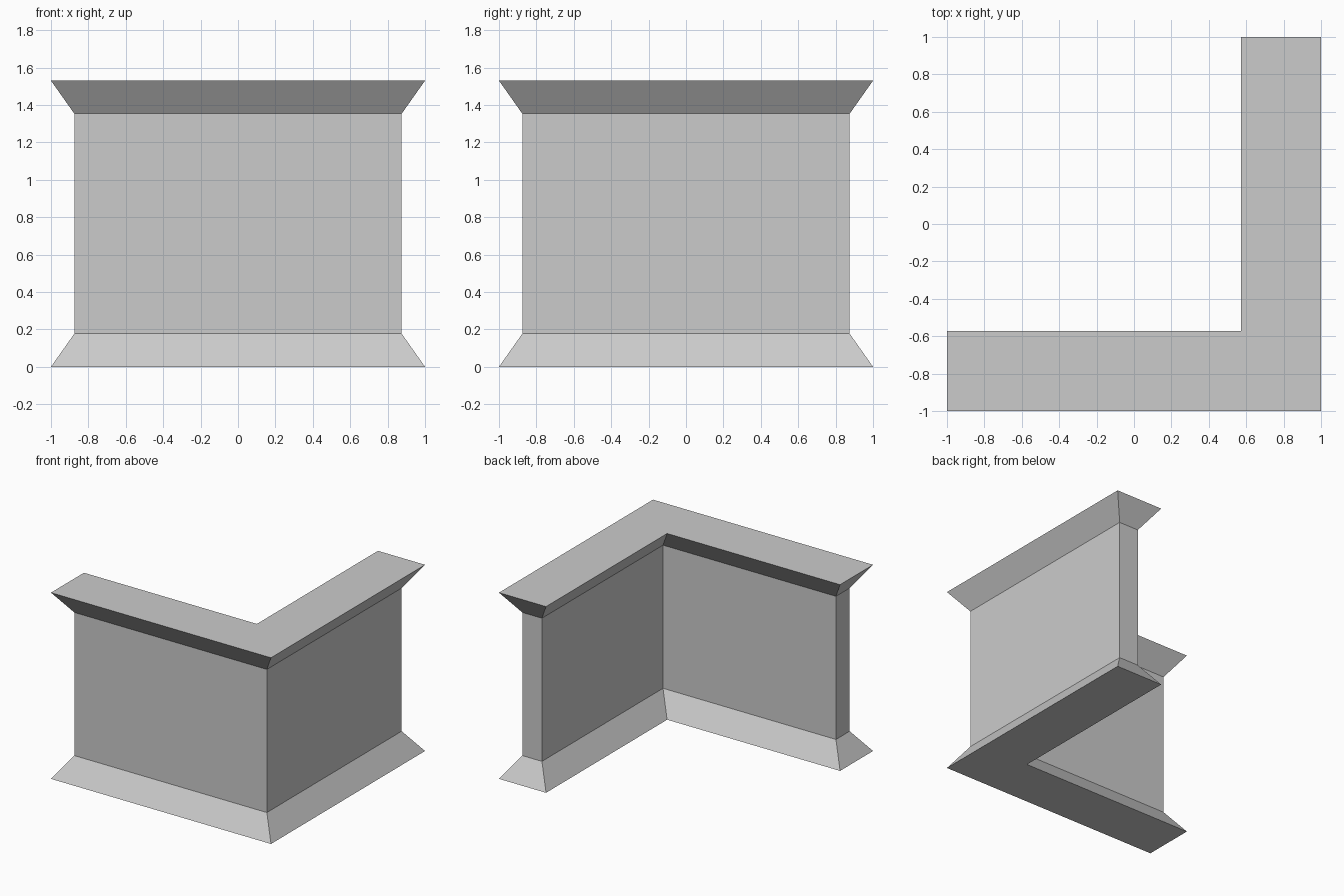
import bpy
import bmesh

if "Cube" in bpy.data.objects:
    bpy.data.objects.remove(bpy.data.objects["Cube"])

OUTER, INNER = 1.0, 0.572   # L footprint: outer edge and inner edge of each arm


def footprint(inset):
    """L-shaped outline, shrunk evenly on every side."""
    o, i = OUTER - inset, INNER + inset
    return [(-o, -o), (o, -o), (o, o), (i, o), (i, -i), (-o, -i)]


# Vertical profile: (height, inset) for flared foot, straight wall, flared cap
profile = [(0.0, 0.0), (0.177, 0.125), (1.353, 0.125), (1.53, 0.0)]

bm = bmesh.new()
rings = [[bm.verts.new((x, y, z)) for x, y in footprint(inset)]
         for z, inset in profile]

# Sides
for low, high in zip(rings, rings[1:]):
    for a in range(6):
        b = (a + 1) % 6
        bm.faces.new((low[a], low[b], high[b], high[a]))

# Flat underside and top
bm.faces.new(rings[0][::-1])
bm.faces.new(rings[-1])
bmesh.ops.recalc_face_normals(bm, faces=bm.faces)

mesh = bpy.data.meshes.new("corner_wall")
bm.to_mesh(mesh)
bm.free()
wall = bpy.data.objects.new("corner_wall", mesh)
bpy.context.collection.objects.link(wall)
